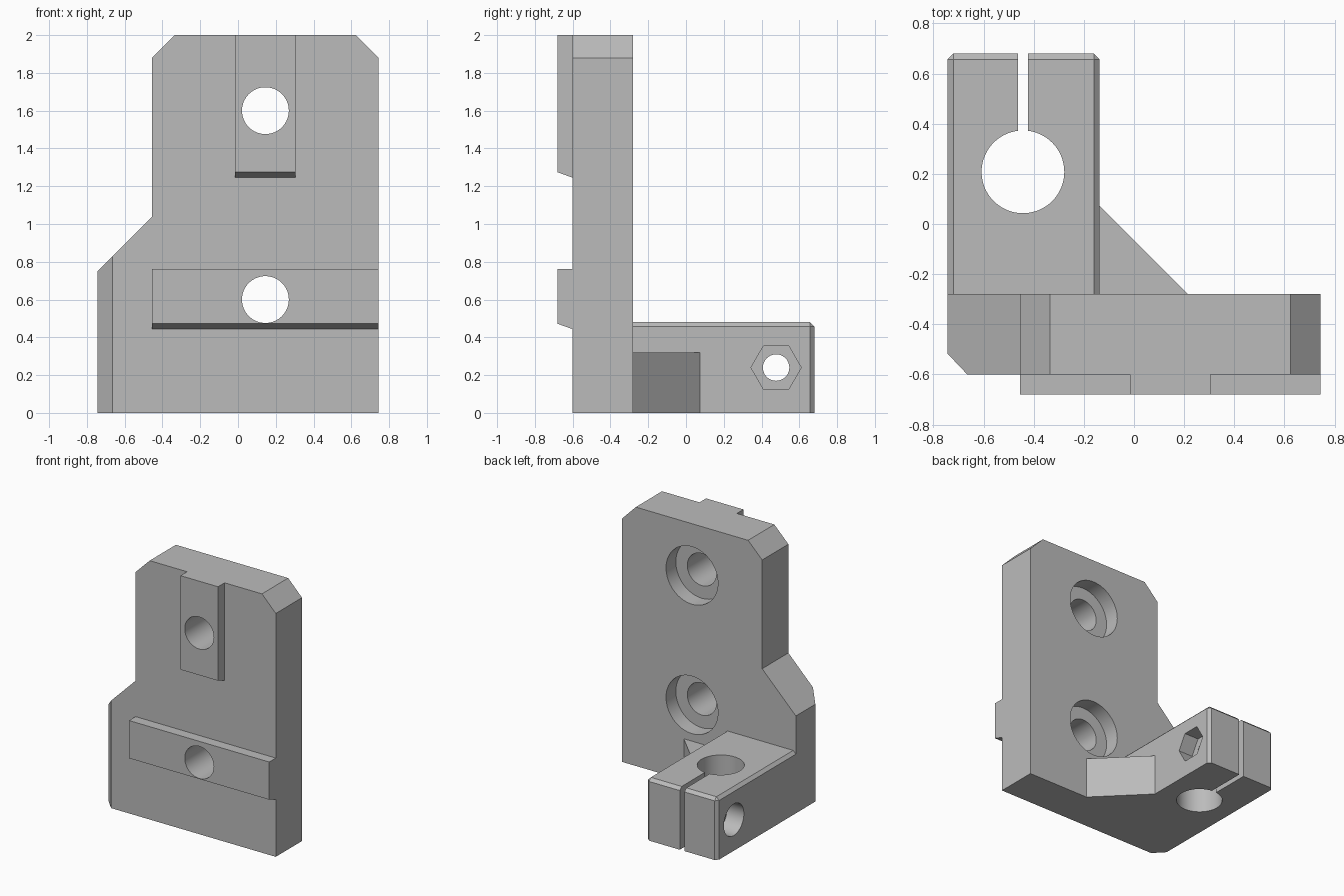
import bpy, bmesh
from math import pi, cos, sin
from mathutils import Vector, Matrix

if "Cube" in bpy.data.objects:
    bpy.data.objects.remove(bpy.data.objects["Cube"])

grey = bpy.data.materials.new("machined grey")
grey.use_nodes = True
grey.diffuse_color = (0.5, 0.5, 0.5, 1)
grey.node_tree.nodes["Principled BSDF"].inputs["Base Color"].default_value = grey.diffuse_color

# Profile axes: (first axis, second axis) -> world, and the extrusion axis
PLACE = {
    "x": lambda a, b, d: (d, a, b),
    "y": lambda a, b, d: (a, d, b),
    "z": lambda a, b, d: (a, b, d),
}


def prism(name, axis, profile, start, end):
    """Extrude a flat profile along an axis from start to end."""
    bm = bmesh.new()
    face = bm.faces.new([bm.verts.new(PLACE[axis](a, b, start)) for a, b in profile])
    moved = bmesh.ops.extrude_face_region(bm, geom=[face])["geom"]
    shift = Vector(PLACE[axis](0, 0, end - start))
    bmesh.ops.translate(bm, vec=shift, verts=[v for v in moved if isinstance(v, bmesh.types.BMVert)])
    bmesh.ops.recalc_face_normals(bm, faces=bm.faces)
    mesh = bpy.data.meshes.new(name)
    bm.to_mesh(mesh)
    bm.free()
    mesh.materials.append(grey)
    obj = bpy.data.objects.new(name, mesh)
    bpy.context.collection.objects.link(obj)
    return obj


def rect(a0, a1, b0, b1):
    return [(a0, b0), (a1, b0), (a1, b1), (a0, b1)]


def circle(a, b, radius, sides=64):
    return [(a + radius * cos(2 * pi * i / sides), b + radius * sin(2 * pi * i / sides))
            for i in range(sides)]


def combine(target, tool, operation):
    """Apply a boolean and discard the tool."""
    mod = target.modifiers.new("boolean", "BOOLEAN")
    mod.operation, mod.object, mod.solver = operation, tool, "EXACT"
    bpy.context.view_layer.objects.active = target
    bpy.ops.object.modifier_apply(modifier=mod.name)
    bpy.data.objects.remove(tool)


LEFT, RIGHT = 0.743, -0.743
FRONT, BACK = -0.60, -0.28
HOLE_X = 0.145

# Upright plate with clipped corners and a stepped side
bracket = prism("mounting_bracket", "y", [
    (RIGHT, 0), (LEFT, 0), (LEFT, 1.88), (0.625, 2), (-0.335, 2),
    (-0.455, 1.88), (-0.455, 1.04), (RIGHT, 0.752)], FRONT, BACK)
combine(bracket, prism("edge_cutter", "z", [
    (-0.665, FRONT), (RIGHT, -0.518), (-0.9, -0.518), (-0.9, -0.7), (-0.665, -0.7)],
    -0.1, 1.2), "DIFFERENCE")

# Front locating keys, each with an undercut lower edge
for name, x0, x1, low, top in (("upper_key", -0.015, 0.305, 1.245, 2.0),
                               ("lower_key", -0.455, LEFT, 0.443, 0.763)):
    key = prism(name, "x", [(BACK - 0.1, low), (FRONT, low), (-0.68, low + 0.029),
                            (-0.68, top), (BACK - 0.1, top)], x0, x1)
    combine(bracket, key, "UNION")

# Clamp block, chamfered on its top and rear vertical edges
block = prism("clamp_block", "z", rect(RIGHT, -0.137, BACK - 0.05, 0.68), 0, 0.48)
bm = bmesh.new()
bm.from_mesh(block.data)
edges = [e for e in bm.edges
         if all(v.co.z > 0.4 for v in e.verts) and any(v.co.y > 0 for v in e.verts)
         or all(v.co.y > 0.6 for v in e.verts) and e.verts[0].co.z != e.verts[1].co.z]
bmesh.ops.bevel(bm, geom=edges, offset=0.023, segments=1, affect="EDGES")
bm.to_mesh(block.data)
bm.free()
combine(bracket, block, "UNION")

# Corner gusset
combine(bracket, prism("gusset", "z", [
    (-0.2, BACK - 0.05), (0.215, BACK - 0.05), (0.215, BACK), (-0.137, 0.073), (-0.2, 0.073)],
    0, 0.32), "UNION")

# Counterbored plate holes
for z in (0.6, 1.6):
    combine(bracket, prism("bolt_cutter", "y", circle(HOLE_X, z, 0.124), -0.9, 0), "DIFFERENCE")
    combine(bracket, prism("bore_cutter", "y", circle(HOLE_X, z, 0.222), BACK - 0.12, BACK + 0.1),
            "DIFFERENCE")

# Rod hole and clamp slot
combine(bracket, prism("rod_cutter", "z", circle(-0.443, 0.208, 0.165), -0.1, 0.6), "DIFFERENCE")
combine(bracket, prism("slot_cutter", "z", rect(-0.463, -0.423, 0.25, 0.8), -0.1, 0.6), "DIFFERENCE")

# Clamp screw: through hole, round head recess, hexagonal nut recess
SCREW = (0.477, 0.24)
for name, radius, sides, x0, x1 in (("screw_cutter", 0.07, 48, -0.9, 0.1),
                                    ("head_cutter", 0.122, 48, -0.9, -0.60),
                                    ("nut_cutter", 0.133, 6, -0.26, 0.1)):
    combine(bracket, prism(name, "x", circle(*SCREW, radius, sides), x0, x1), "DIFFERENCE")

# Smooth bores, sharp machined edges
bpy.ops.object.select_all(action="DESELECT")
bracket.select_set(True)
bpy.context.view_layer.objects.active = bracket
bpy.ops.object.shade_smooth_by_angle(angle=pi / 9)
